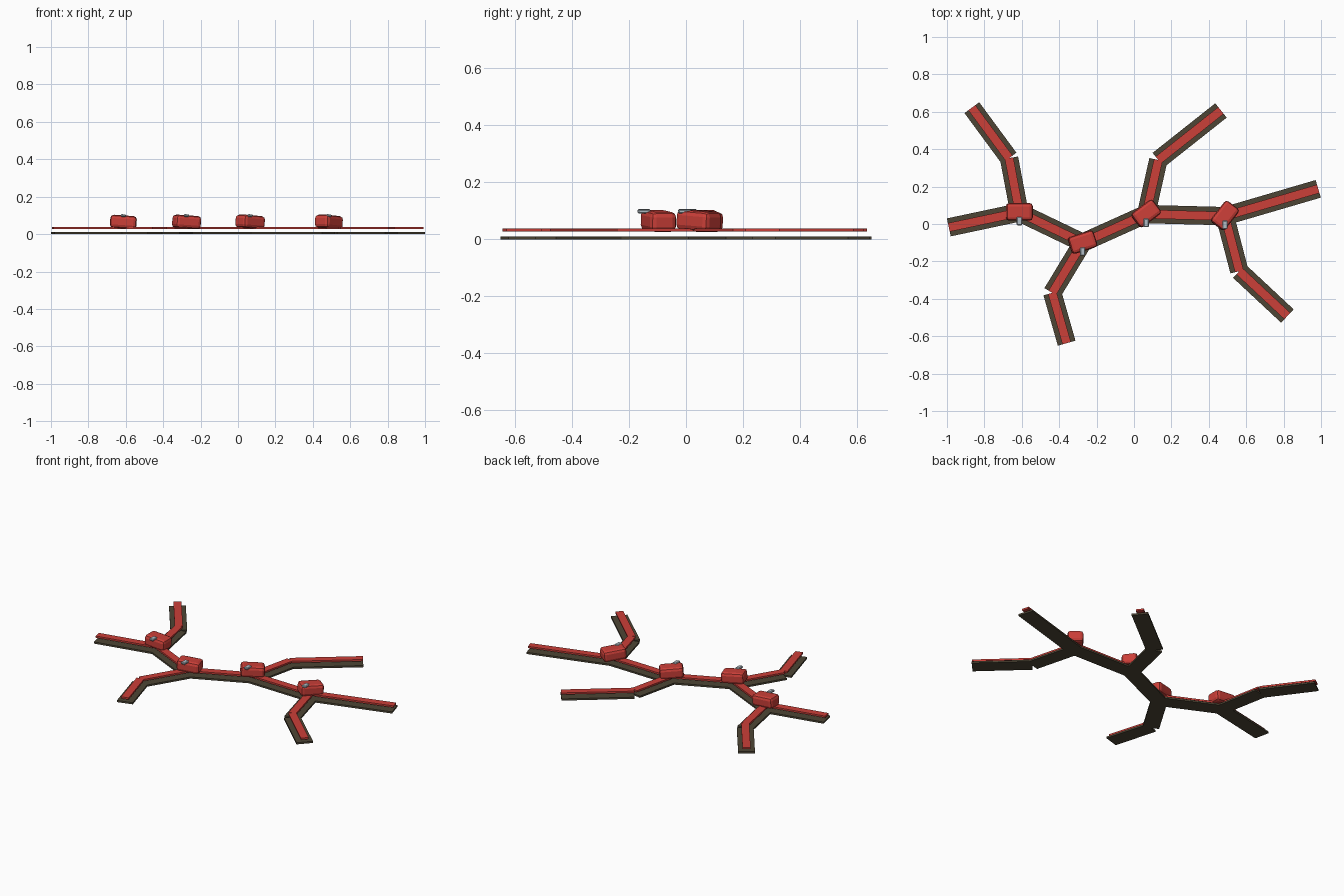
import bpy, math
from mathutils import Vector

if "Cube" in bpy.data.objects:
    bpy.data.objects.remove(bpy.data.objects["Cube"])


def material(name, rgb):
    m = bpy.data.materials.new(name)
    m.diffuse_color = (*rgb, 1)
    m.use_nodes = True
    m.node_tree.nodes["Principled BSDF"].inputs["Base Color"].default_value = m.diffuse_color
    return m


RED = material("red", (0.6, 0.05, 0.04))
DARK = material("dark_olive", (0.075, 0.06, 0.035))
METAL = material("pale_metal", (0.45, 0.52, 0.57))


def box(name, loc, size, rot, mat, bevel=0, segments=1):
    bpy.ops.mesh.primitive_cube_add(size=1, location=loc, rotation=rot)
    o = bpy.context.object
    o.name = name
    o.scale = size
    bpy.ops.object.transform_apply(location=False, rotation=False, scale=True)
    o.data.materials.append(mat)
    if bevel:
        b = o.modifiers.new("bevel", "BEVEL")
        b.width, b.segments = bevel, segments
    return o


def strip(name, a, b, width, z0, z1, mat):
    a, b = Vector(a), Vector(b)
    d, mid = b - a, (a + b) / 2
    box(name, (mid.x, mid.y, (z0 + z1) / 2), (d.length, width, z1 - z0),
        (0, 0, math.atan2(d.y, d.x)), mat)


A, B, C, D = (-0.613, 0.062), (-0.275, -0.1), (0.065, 0.053), (0.486, 0.042)

# Branching paths: the spine and its side branches
paths = [
    [(-0.99, -0.018), A, B, C, D, (0.985, 0.188)],
    [A, (-0.668, 0.352), (-0.867, 0.622)],
    [B, (-0.437, -0.368), (-0.36, -0.637)],
    [C, (0.13, 0.342), (0.465, 0.607)],
    [D, (0.563, -0.252), (0.82, -0.492)],
]
for path in paths:
    for a, b in zip(path, path[1:]):
        strip("base_strip", a, b, 0.098, 0, 0.011, DARK)
        strip("raised_strip", a, b, 0.047, 0.027, 0.038, RED)

# Tilted chamfered blocks with a small metal tab at each junction
for (x, y), turn in ((A, 0), (B, 18), (C, 37), (D, 52)):
    box("junction_block", (x, y + 0.003, 0.065), (0.142, 0.095, 0.07),
        (0, math.radians(4), math.radians(turn)), RED, 0.018, 2)
    box("metal_tab", (x, y - 0.047, 0.099), (0.028, 0.045, 0.014),
        (0, math.radians(4), 0), METAL, 0.004)
